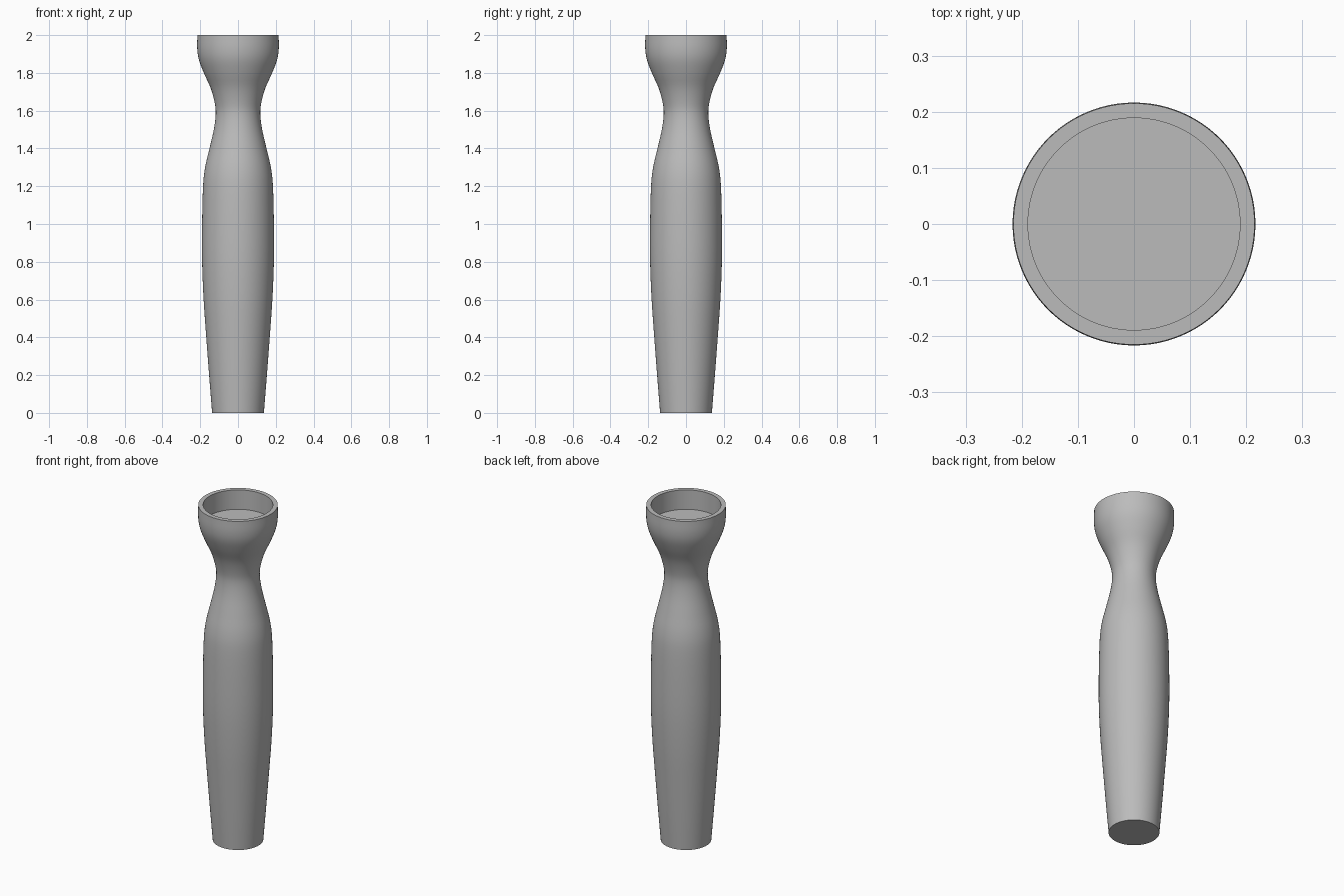
import bpy, bmesh, math
from mathutils import Vector

if "Cube" in bpy.data.objects:
    bpy.data.objects.remove(bpy.data.objects["Cube"])

SEGMENTS = 96
STEPS = 4

# Outer profile: (radius, height) from foot to rim
OUTER = [(0.137, 0), (0.153, 0.2), (0.168, 0.4), (0.182, 0.6), (0.19, 0.8),
         (0.19, 1.0), (0.185, 1.2), (0.174, 1.3), (0.151, 1.4), (0.128, 1.5),
         (0.118, 1.58), (0.123, 1.64), (0.145, 1.72), (0.181, 1.8),
         (0.207, 1.87), (0.216, 1.93), (0.215, 2.0)]
# Cup: rim inner edge, then the floor edge
CUP = [(0.189, 2.0), (0.189, 1.884)]


def smooth_profile(points):
    """Catmull-Rom curve through the points."""
    p = [Vector(q) for q in points]
    p = [2 * p[0] - p[1]] + p + [2 * p[-1] - p[-2]]
    out = []
    for a, b, c, d in zip(p, p[1:], p[2:], p[3:]):
        for i in range(STEPS):
            t = i / STEPS
            out.append(0.5 * (2 * b + (c - a) * t + (2 * a - 5 * b + 4 * c - d) * t ** 2
                              + (3 * b - a - 3 * c + d) * t ** 3))
    return out + [p[-2]]


# Lathed body with a hollow cup at the top
bm = bmesh.new()
rings = []
for r, z in smooth_profile(OUTER) + CUP:
    rings.append([bm.verts.new((r * math.cos(a), r * math.sin(a), z))
                  for a in (2 * math.pi * i / SEGMENTS for i in range(SEGMENTS))])
for low, high in zip(rings, rings[1:]):
    for i in range(SEGMENTS):
        j = (i + 1) % SEGMENTS
        bm.faces.new((low[i], low[j], high[j], high[i]))
bm.faces.new(rings[0][::-1])   # underside
bm.faces.new(rings[-1])        # cup floor
mesh = bpy.data.meshes.new("turned_handle")
bm.to_mesh(mesh)
bm.free()

body = bpy.data.objects.new("turned_handle", mesh)
bpy.context.collection.objects.link(body)
grey = bpy.data.materials.new("plain grey")
grey.diffuse_color = (0.5, 0.5, 0.5, 1)
grey.use_nodes = True
grey.node_tree.nodes["Principled BSDF"].inputs["Base Color"].default_value = grey.diffuse_color
mesh.materials.append(grey)

bpy.context.view_layer.objects.active = body
body.select_set(True)
bpy.ops.object.shade_smooth_by_angle(angle=math.radians(30))
